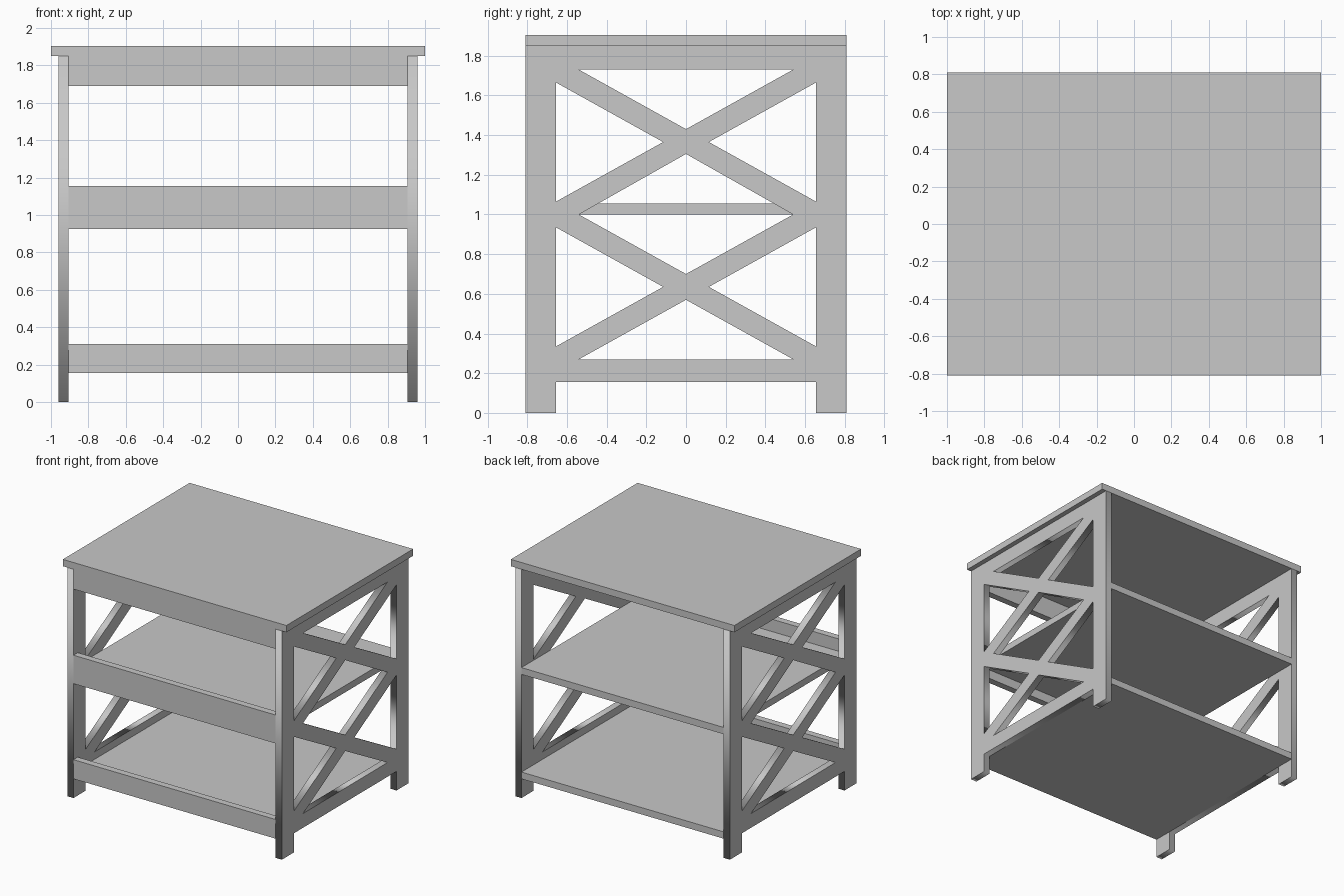
import bpy
from math import pi

cube = bpy.data.objects.get("Cube")
if cube:
    bpy.data.objects.remove(cube, do_unlink=True)

GREY = (0.58, 0.58, 0.58, 1.0)
paint = bpy.data.materials.new("grey paint")
paint.use_nodes = True
paint.diffuse_color = GREY
paint.node_tree.nodes["Principled BSDF"].inputs["Base Color"].default_value = GREY

THICK = 0.055     # board thickness
DEPTH = 0.81      # half depth of the table
INNER = 0.905     # inner face of the side frames
FLOOR = 0.155     # underside of the lowest boards


def board(name, x, y0, y1, z0, z1):
    """Box spanning -x..x, y0..y1 and z0..z1."""
    bpy.ops.mesh.primitive_cube_add(size=1, location=(0, (y0 + y1) / 2, (z0 + z1) / 2))
    ob = bpy.context.object
    ob.name = name
    ob.scale = (2 * x, y1 - y0, z1 - z0)
    bpy.ops.object.transform_apply(location=False, rotation=False, scale=True)
    ob.data.materials.append(paint)
    return ob


def side_frame(name, x):
    """Flat frame with two legs, rails and two stacked crosses, cut from one board."""
    leg, tip, top = 0.655, 0.54, 1.85
    outline = [(-DEPTH, 0), (-leg, 0), (-leg, FLOOR), (leg, FLOOR),
               (leg, 0), (DEPTH, 0), (DEPTH, top), (-DEPTH, top)]
    loops = [outline,
             [(-tip, 1.73), (tip, 1.73), (0, 1.43)],           # above upper cross
             [(0, 1.305), (tip, 1.0), (0, 0.70), (-tip, 1.0)],  # between crosses
             [(-tip, 0.27), (0, 0.57), (tip, 0.27)]]           # below lower cross
    for mid in (1.365, 0.635):                                 # beside each cross
        for s in (-1, 1):
            loops.append([(s * leg, mid + 0.3), (s * leg, mid - 0.3), (s * 0.115, mid)])

    curve = bpy.data.curves.new(name, "CURVE")
    curve.dimensions = "2D"
    curve.fill_mode = "BOTH"
    curve.extrude = THICK / 2
    for loop in loops:
        spline = curve.splines.new("POLY")
        spline.points.add(len(loop) - 1)
        for point, (u, v) in zip(spline.points, loop):
            point.co = (u, v, 0, 1)
        spline.use_cyclic_u = True
    ob = bpy.data.objects.new(name, curve)
    bpy.context.collection.objects.link(ob)
    ob.location.x = x
    ob.rotation_euler = (pi / 2, 0, pi / 2)
    curve.materials.append(paint)
    bpy.ops.object.select_all(action="DESELECT")
    ob.select_set(True)
    bpy.context.view_layer.objects.active = ob
    bpy.ops.object.convert(target="MESH")


# Side frames
for name, s in (("left_side_frame", 1), ("right_side_frame", -1)):
    side_frame(name, s * (INNER + THICK / 2))

# Table top
board("table_top", 1.0, -DEPTH, DEPTH, 1.85, 1.85 + THICK)

# Shelves, open at the back
front_back = -DEPTH + THICK
for name, z in (("middle_shelf", 1.0), ("bottom_shelf", FLOOR)):
    board(name, INNER, front_back, DEPTH, z, z + THICK)

# Front panels
for name, z0, z1 in (("top_front_panel", 1.69, 1.85),
                     ("middle_front_panel", 0.925, 1.155),
                     ("bottom_front_panel", FLOOR, 0.31)):
    board(name, INNER, -DEPTH, front_back, z0, z1)
